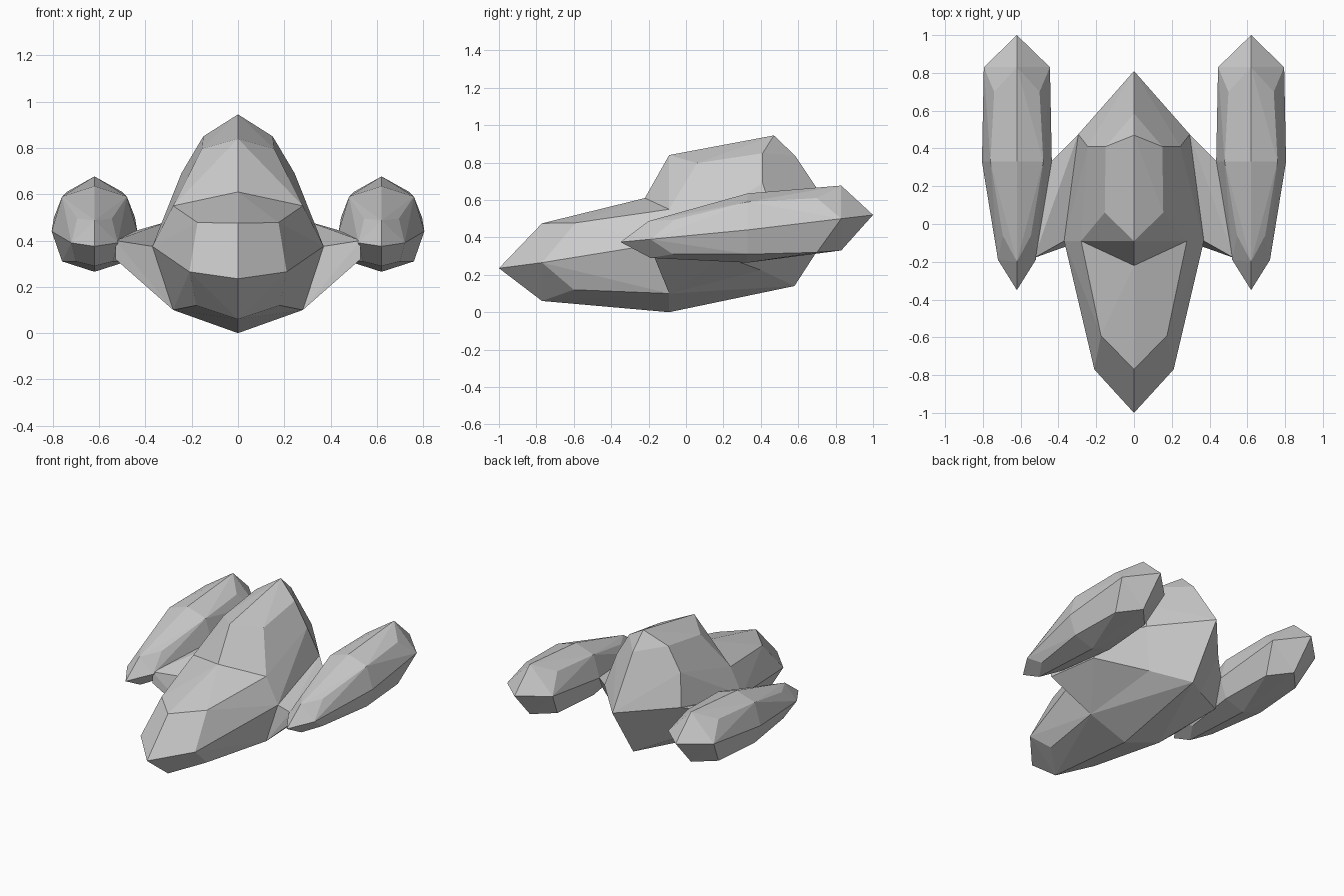
import bpy, bmesh

if "Cube" in bpy.data.objects:
    bpy.data.objects.remove(bpy.data.objects["Cube"])


def mirrored(center, sides):
    """Centre-line points plus side points on both sides of x = 0."""
    return center + [(s * x, y, z) for x, y, z in sides for s in (1, -1)]


def convex_part(name, points):
    bm = bmesh.new()
    for p in points:
        bm.verts.new(p)
    res = bmesh.ops.convex_hull(bm, input=bm.verts[:])
    junk = [v for v in res["geom_interior"] if isinstance(v, bmesh.types.BMVert)]
    if junk:
        bmesh.ops.delete(bm, geom=junk, context='VERTS')
    bmesh.ops.dissolve_limit(bm, angle_limit=0.03, verts=bm.verts[:], edges=bm.edges[:])
    bmesh.ops.recalc_face_normals(bm, faces=bm.faces[:])
    mesh = bpy.data.meshes.new(name)
    bm.to_mesh(mesh)
    bm.free()
    obj = bpy.data.objects.new(name, mesh)
    bpy.context.collection.objects.link(obj)
    return obj


# Points shared by the front and rear halves of the hull
keel, ridge = (0, -.09, 0), (0, -.22, .61)
deck, waist, chine = (.28, -.09, .55), (.37, -.09, .375), (.28, -.09, .10)
rear_low, rear_mid = (.21, .40, .225), (.295, .475, .485)

# Pointed front half of the hull
convex_part("front_hull", mirrored(
    [(0, -1, .235), (0, -.77, .06), (0, -.77, .475), keel, ridge],
    [(.21, -.77, .265), (.175, -.59, .478), (.18, -.60, .12), deck, waist, chine]))

# Rear half of the hull with the raised cabin
convex_part("rear_hull_and_cabin", mirrored(
    [keel, ridge, (0, -.09, .84), (0, .47, .945), (0, .585, .835), (0, .81, .495), (0, .58, .14)],
    [deck, waist, chine, rear_low, rear_mid,
     (.155, .06, .797), (.15, .41, .85), (.245, .41, .69)]))

# Engine pods (faceted, eight-sided, pointed at both ends) and their struts
for side, s in (("right", 1), ("left", -1)):
    pod = mirrored(
        [(0, -.35, .375), (0, -.20, .487), (0, -.19, .29), (0, .33, .635),
         (0, .33, .265), (0, .83, .677), (0, .83, .33), (0, 1, .52)],
        [(.075, -.06, .495), (.10, -.19, .39), (.08, -.07, .31),
         (.14, .33, .59), (.185, .33, .44), (.14, .33, .31),
         (.12, .70, .61), (.175, .83, .50), (.12, .70, .32)])
    convex_part(side + "_engine_pod", [(x + s * .62, y, z) for x, y, z in pod])

    strut = [waist, chine, rear_low, rear_mid,
             (.53, -.18, .40), (.53, -.18, .32), (.50, .20, .30), (.45, .32, .44)]
    convex_part(side + "_strut", [(s * x, y, z) for x, y, z in strut])
